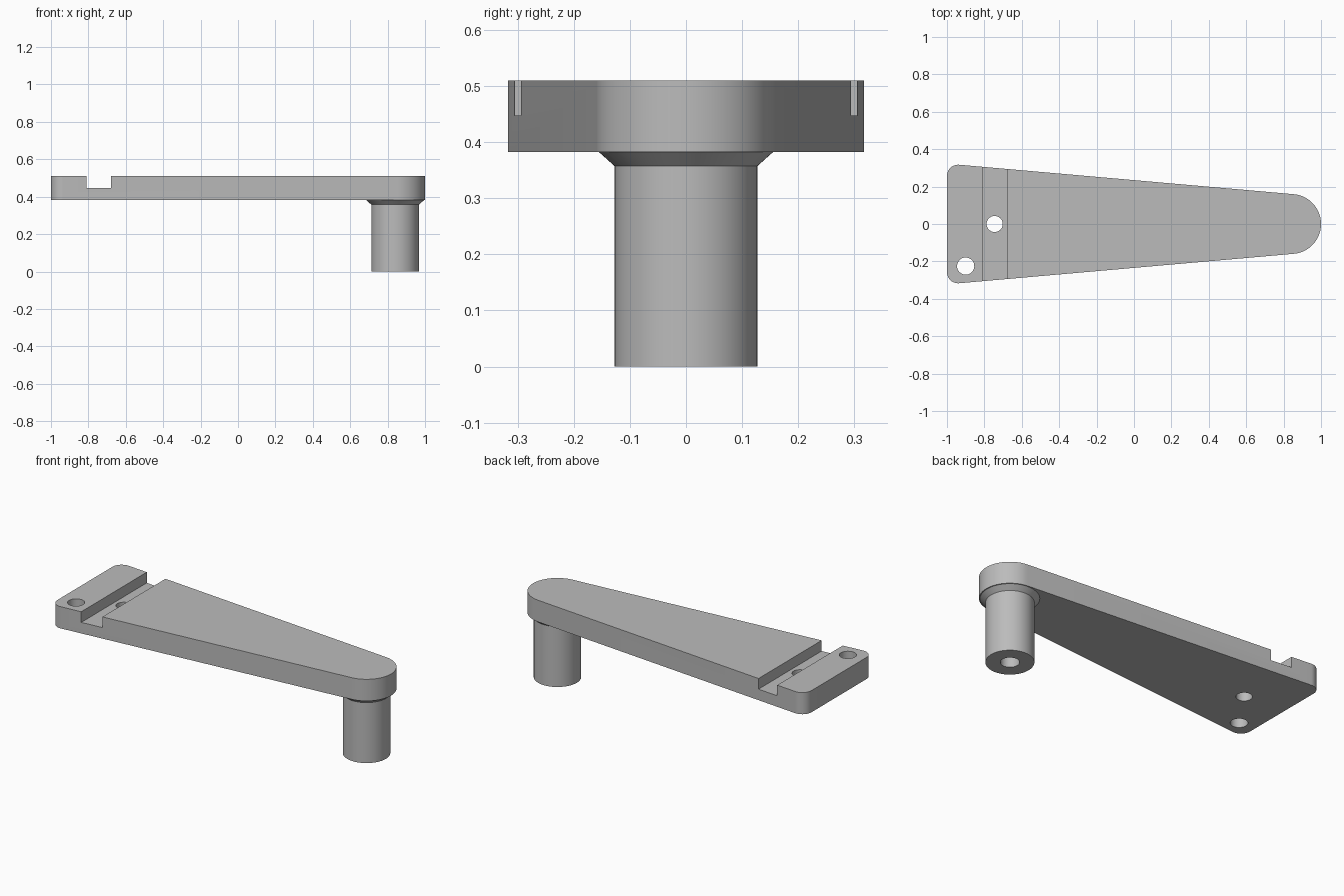
import bpy, bmesh
from math import cos, sin, radians, pi

cube = bpy.data.objects.get("Cube")
if cube:
    bpy.data.objects.remove(cube, do_unlink=True)

GREY = (0.5, 0.5, 0.5, 1)
grey = bpy.data.materials.new("plain grey")
grey.use_nodes = True
grey.diffuse_color = GREY
grey.node_tree.nodes["Principled BSDF"].inputs["Base Color"].default_value = GREY

BOTTOM, TOP, SLOT_FLOOR = 0.382, 0.51, 0.447
POST_X = 0.84


def make_object(name, bm):
    bmesh.ops.recalc_face_normals(bm, faces=bm.faces)
    mesh = bpy.data.meshes.new(name)
    bm.to_mesh(mesh)
    bm.free()
    mesh.materials.append(grey)
    obj = bpy.data.objects.new(name, mesh)
    bpy.context.collection.objects.link(obj)
    return obj


def arc(cx, cy, r, start, end, steps):
    angles = [radians(start + (end - start) * i / steps) for i in range(steps + 1)]
    return [(cx + r * cos(a), cy + r * sin(a)) for a in angles]


def prism(name, outline, z0, z1):
    bm = bmesh.new()
    face = bm.faces.new([bm.verts.new((x, y, z0)) for x, y in outline])
    top = bmesh.ops.extrude_face_region(bm, geom=[face])["geom"]
    verts = [v for v in top if isinstance(v, bmesh.types.BMVert)]
    bmesh.ops.translate(bm, verts=verts, vec=(0, 0, z1 - z0))
    return make_object(name, bm)


def cut(target, cutter):
    cutter.hide_render = True
    mod = target.modifiers.new(cutter.name, "BOOLEAN")
    mod.operation, mod.solver, mod.object = "DIFFERENCE", "EXACT", cutter
    bpy.context.view_layer.objects.active = target
    bpy.ops.object.modifier_apply(modifier=mod.name)
    bpy.data.objects.remove(cutter, do_unlink=True)


def smooth(obj):
    bpy.ops.object.select_all(action="DESELECT")
    obj.select_set(True)
    bpy.context.view_layer.objects.active = obj
    bpy.ops.object.shade_smooth_by_angle(angle=radians(30))


# Tapered arm: rounded nose at one end, small corner radii at the other
outline = (arc(POST_X, 0, 0.16, -85, 85, 40)
           + arc(-0.94, 0.257, 0.06, 85, 180, 14)
           + arc(-0.94, -0.257, 0.06, 180, 275, 14))
arm = prism("tapered_arm", outline, BOTTOM, TOP)

# Cross slot and the two through holes
slot = [(-0.81, -0.5), (-0.68, -0.5), (-0.68, 0.5), (-0.81, 0.5)]
cut(arm, prism("slot_cutter", slot, SLOT_FLOOR, TOP + 0.1))
for name, x, y, r in (("slot_hole", -0.745, 0, 0.043), ("corner_hole", -0.9, -0.225, 0.046)):
    circle = arc(x, y, r, 0, 360, 40)[:-1]
    cut(arm, prism(name, circle, BOTTOM - 0.1, TOP + 0.1))
smooth(arm)

# Post with flared collar and blind bore, turned around its axis
profile = [(0.155, BOTTOM), (0.127, 0.357), (0.127, 0), (0.05, 0), (0.05, 0.25), (0, 0.25)]
bm = bmesh.new()
verts = [bm.verts.new((r, 0, z)) for r, z in profile]
edges = [bm.edges.new(pair) for pair in zip(verts, verts[1:])]
bmesh.ops.spin(bm, geom=verts + edges, cent=(0, 0, 0), axis=(0, 0, 1),
               angle=2 * pi, steps=64, use_merge=True)
bmesh.ops.remove_doubles(bm, verts=bm.verts, dist=0.0001)
rim = [e for e in bm.edges if e.is_boundary]
bmesh.ops.contextual_create(bm, geom=rim)
bmesh.ops.translate(bm, verts=bm.verts, vec=(POST_X, 0, 0))
smooth(make_object("post", bm))
